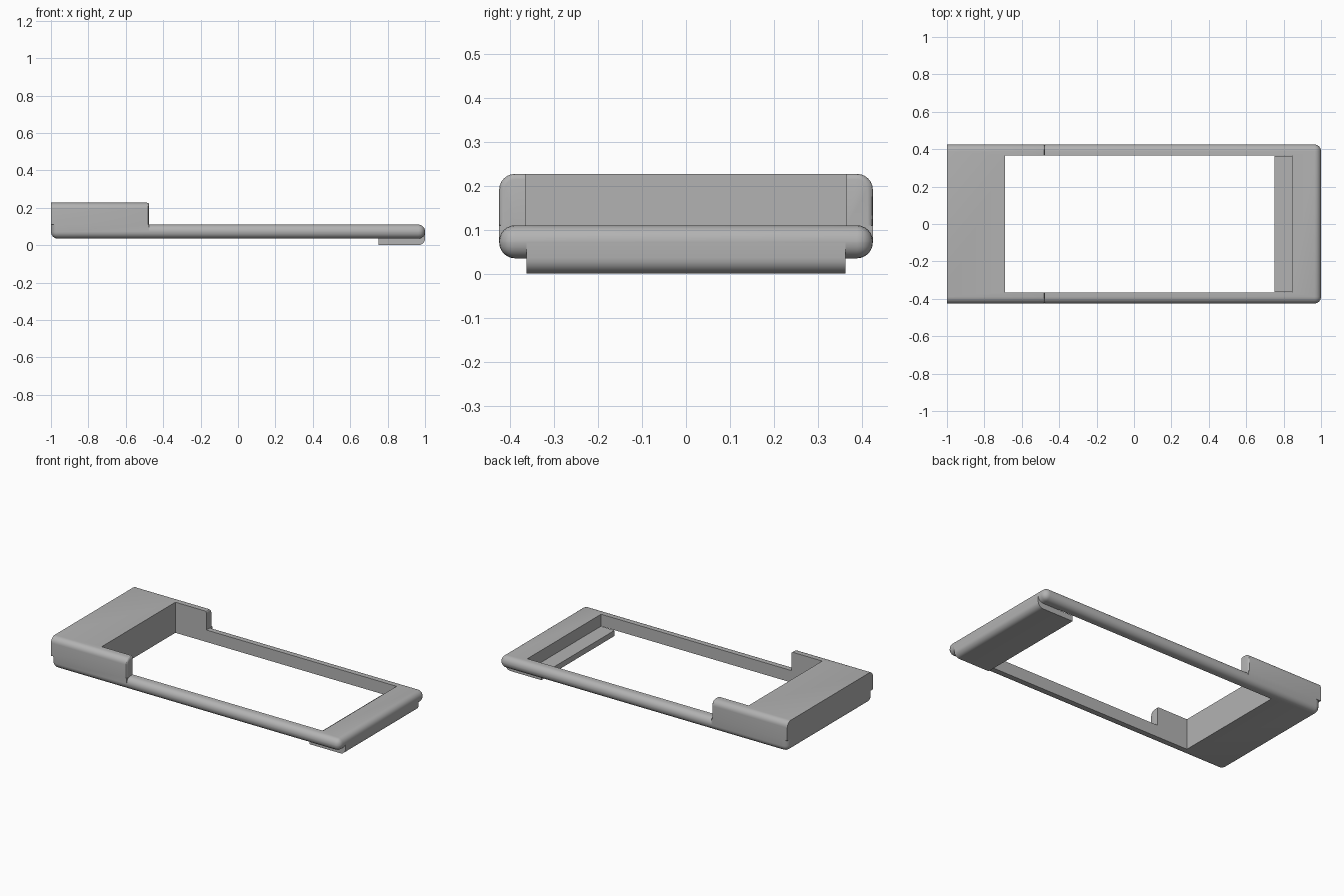
import bpy, bmesh, math
from mathutils import Vector

if "Cube" in bpy.data.objects:
    bpy.data.objects.remove(bpy.data.objects["Cube"])

grey = bpy.data.materials.new("grey plastic")
grey.diffuse_color = (0.45, 0.45, 0.45, 1)
grey.use_nodes = True
grey.node_tree.nodes["Principled BSDF"].inputs["Base Color"].default_value = grey.diffuse_color
R = 0.036            # main edge radius
STEP = -0.475        # where the raised end drops to the thin frame


def finish(name, bm):
    bmesh.ops.recalc_face_normals(bm, faces=bm.faces[:])
    me = bpy.data.meshes.new(name)
    bm.to_mesh(me)
    bm.free()
    me.materials.append(grey)
    ob = bpy.data.objects.new(name, me)
    bpy.context.collection.objects.link(ob)
    return ob


def round_edges(bm, rule, radius, segs):
    edges = [e for e in bm.edges if rule(e.verts[0].co, e.verts[1].co)]
    bmesh.ops.bevel(bm, geom=edges, offset=radius, segments=segs,
                    profile=0.5, affect='EDGES', clamp_overlap=True)


def box(name, lo, hi, *rounds):
    bm = bmesh.new()
    bmesh.ops.create_cube(bm, size=1)
    lo, hi = Vector(lo), Vector(hi)
    for v in bm.verts:
        v.co = Vector([lo[i] + (v.co[i] + 0.5) * (hi[i] - lo[i]) for i in range(3)])
    for rule, radius, segs in rounds:
        round_edges(bm, rule, radius, segs)
    return finish(name, bm)


def combine(target, tool, operation):
    m = target.modifiers.new(operation.lower(), 'BOOLEAN')
    m.operation, m.object, m.solver = operation, tool, 'EXACT'
    bpy.context.view_layer.objects.active = target
    bpy.ops.object.modifier_apply(modifier=m.name)
    bpy.data.objects.remove(tool)


def at(value, axis):
    return lambda a, b: abs(a[axis] - value) < 1e-4 and abs(b[axis] - value) < 1e-4


left, top, step = at(-1, 0), at(0.11, 2), at(STEP, 0)
roof = at(0.227, 2)

# thin frame, rounded everywhere except where it meets the raised end
frame = box("frame", (STEP, -0.425, 0.035), (1, 0.425, 0.11),
            (lambda a, b: not step(a, b), R, 6))

# lower half of the raised end: rounded bottom and left corners
base = box("raised_end_base", (-1, -0.425, 0.035), (STEP, 0.425, 0.11),
           (lambda a, b: not step(a, b) and not top(a, b), R, 6))

# upper half: rounded long top edges, square left end, slightly eased step
block = box("raised_end", (-1, -0.425, 0.11), (STEP, 0.425, 0.227),
            (lambda a, b: roof(a, b) and abs(a.x - b.x) > 0.1, R, 6),
            (lambda a, b: step(a, b) and not top(a, b), 0.012, 3))

# lip under the right end
bm = bmesh.new()
profile = [(0.86, 0.035), (0.75, 0.035), (0.75, 0)]
for i in range(7):
    t = math.radians(15 * i)
    profile.append((1 - R + R * math.sin(t), R - R * math.cos(t)))
profile += [(1, 0.073), (0.86, 0.073)]
face = bm.faces.new([bm.verts.new((x, -0.363, z)) for x, z in profile])
side = bmesh.ops.extrude_face_region(bm, geom=[face])
bmesh.ops.translate(bm, vec=(0, 0.726, 0),
                    verts=[g for g in side["geom"] if isinstance(g, bmesh.types.BMVert)])
lip = finish("lip", bm)

# join the body and cut the rectangular opening
combine(frame, base, 'UNION')
combine(frame, block, 'UNION')
opening = box("opening_cutter", (-0.69, -0.365, -0.1), (0.845, 0.365, 0.5))
combine(frame, opening, 'DIFFERENCE')

for ob in (frame, lip):
    bpy.ops.object.select_all(action='DESELECT')
    ob.select_set(True)
    bpy.context.view_layer.objects.active = ob
    bpy.ops.object.shade_smooth_by_angle(angle=math.radians(30))
